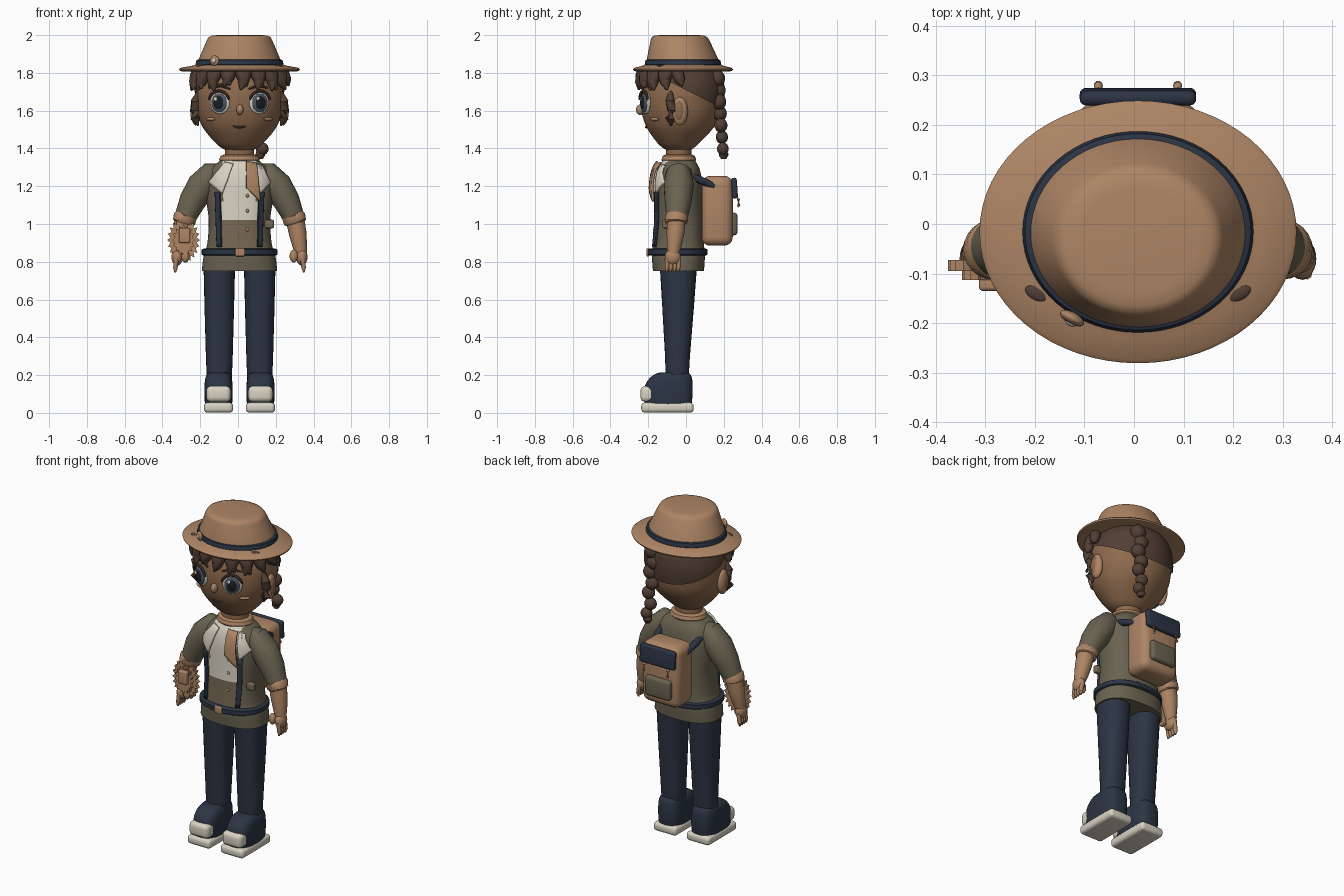
import bpy, bmesh, random
from math import sin, cos, pi, radians
from mathutils import Vector, Matrix

random.seed(4)
cube = bpy.data.objects.get("Cube")
if cube:
    bpy.data.objects.remove(cube)
CX = 0.008  # body centre line


def material(name, rgb):
    m = bpy.data.materials.new(name)
    m.use_nodes = True
    m.diffuse_color = (*rgb, 1)
    m.node_tree.nodes["Principled BSDF"].inputs["Base Color"].default_value = (*rgb, 1)
    return m


TAN = material("tan leather", (.42, .235, .13))
SKIN = material("brown skin", (.27, .145, .075))
HAIR = material("dark brown hair", (.085, .05, .035))
OLIVE = material("olive jacket", (.145, .125, .083))
VEST = material("brown vest", (.18, .133, .085))
CREAM = material("cream cloth", (.68, .64, .54))
NAVY = material("navy cloth", (.025, .035, .058))
IRIS = material("grey iris", (.07, .09, .12))
BLACK = material("black pupil", (.01, .012, .016))


def finish(name, bm, mat, fix=True):
    if fix:
        bmesh.ops.recalc_face_normals(bm, faces=bm.faces)
    me = bpy.data.meshes.new(name)
    bm.to_mesh(me)
    bm.free()
    me.materials.append(mat)
    ob = bpy.data.objects.new(name, me)
    bpy.context.collection.objects.link(ob)
    bpy.ops.object.select_all(action='DESELECT')
    ob.select_set(True)
    bpy.context.view_layer.objects.active = ob
    bpy.ops.object.shade_smooth_by_angle(angle=radians(40))
    return ob


def smooth(rows, sub=4):
    """Catmull-Rom through rows of numbers."""
    out = []
    for i in range(len(rows) - 1):
        a, b, c, d = (rows[max(0, min(len(rows) - 1, i + k))] for k in (-1, 0, 1, 2))
        for s in range(sub):
            t = s / sub
            out.append([.5 * (2 * q + (r - p) * t + (2 * p - 5 * q + 4 * r - u) * t * t
                              + (3 * q - p - 3 * r + u) * t ** 3) for p, q, r, u in zip(a, b, c, d)])
    return out + [list(rows[-1])]


def skin_rings(bm, rings):
    loops = [[bm.verts.new(p) for p in ring] for ring in rings]
    n = len(loops[0])
    for a, b in zip(loops, loops[1:]):
        for i in range(n):
            bm.faces.new((a[i], a[(i + 1) % n], b[(i + 1) % n], b[i]))
    bm.faces.new(loops[0][::-1])
    bm.faces.new(loops[-1])


def loft(name, rows, mat, x=CX, p=2, n=48, cut=None):
    """Stack of superellipses; each row is z, x radius, y radius, y centre."""
    def pw(v):
        return (abs(v) ** (2 / p)) * (1 if v > 0 else -1)
    bm = bmesh.new()
    skin_rings(bm, [[(x + rx * pw(cos(2 * pi * i / n)), cy + ry * pw(sin(2 * pi * i / n)), z)
                     for i in range(n)] for z, rx, ry, cy in rows])
    if cut:
        bmesh.ops.bisect_plane(bm, geom=bm.verts[:] + bm.edges[:] + bm.faces[:],
                               plane_co=cut[0], plane_no=cut[1], clear_inner=True)
    return finish(name, bm, mat)


def tube(name, pts, radii, mat, n=16):
    pts = [Vector(p) for p in pts]
    rings = []
    for i, (p, r) in enumerate(zip(pts, radii)):
        q = (pts[min(i + 1, len(pts) - 1)] - pts[max(i - 1, 0)]).to_track_quat('Z', 'Y')
        rings.append([p + q @ Vector((r * cos(2 * pi * k / n), r * sin(2 * pi * k / n), 0)) for k in range(n)])
    bm = bmesh.new()
    skin_rings(bm, rings)
    return finish(name, bm, mat)


def ball(name, loc, size, mat, turn=0):
    bm = bmesh.new()
    m = Matrix.Translation(loc) @ Matrix.Rotation(turn, 4, 'Z') @ Matrix.Diagonal((*size, 1))
    bmesh.ops.create_uvsphere(bm, u_segments=24, v_segments=14, radius=1, matrix=m)
    return finish(name, bm, mat)


def box(name, loc, size, mat, bevel=.01, tilt=0):
    bm = bmesh.new()
    bmesh.ops.create_cube(bm, size=1, matrix=Matrix.Diagonal((*size, 1)))
    bmesh.ops.bevel(bm, geom=bm.edges[:], offset=bevel, segments=4, profile=.5, affect='EDGES')
    bm.transform(Matrix.Translation(loc) @ Matrix.Rotation(tilt, 4, 'X'))
    return finish(name, bm, mat)


def front(rows, p, x, z):
    """Front y of a lofted body at x, z."""
    z, rx, ry, cy = min(rows, key=lambda r: abs(r[0] - z))
    return cy - ry * max(0, 1 - abs((x - CX) / rx) ** p) ** (1 / p)


def patch(name, corners, mat, off=.012, n=10):
    """Cloth piece draped on the torso front, from four x, z corners."""
    a, b, c, d = (Vector(k) for k in corners)
    bm = bmesh.new()
    grid = []
    for i in range(n + 1):
        for j in range(n + 1):
            v = a.lerp(b, i / n).lerp(d.lerp(c, i / n), j / n)
            grid.append(bm.verts.new((v.x, front(TORSO, 2.4, v.x, v.y) - off, v.y)))
    for i in range(n):
        for j in range(n):
            k = i * (n + 1) + j
            bm.faces.new((grid[k], grid[k + 1], grid[k + n + 2], grid[k + n + 1]))
    ob = finish(name, bm, mat)
    ob.modifiers.new("thickness", 'SOLIDIFY').thickness = .012


# Torso: jacket with shirt and vest showing in the opening
TORSO = smooth([(.75, .2, .135, -.04), (.83, .19, .14, -.04), (.9, .17, .135, -.04), (1.02, .163, .13, -.038),
                (1.12, .175, .127, -.038), (1.22, .178, .124, -.038), (1.29, .155, .11, -.038),
                (1.33, .11, .09, -.038), (1.355, .075, .07, -.038)], 6)
torso = loft("jacket", TORSO, OLIVE, p=2.4, n=72)
torso.data.materials.append(CREAM)
torso.data.materials.append(VEST)
for f in torso.data.polygons:
    if f.normal.y < -.2 and abs(f.center.x - CX) < .092 and f.center.z > .87:
        f.material_index = 1 if f.center.z > 1.02 else 2
patch("right_lapel", [(-.16, 1.22), (-.07, 1.33), (-.025, 1.32), (-.085, 1.16)], CREAM, .018)
patch("left_lapel", [(.10, 1.32), (.13, 1.31), (.175, 1.22), (.12, 1.16)], CREAM, .018)
patch("scarf_end", [(.045, 1.335), (.1, 1.325), (.12, 1.12), (.045, 1.19)], TAN, .035)
for z in (1.15, 1.07, .97):
    ball("shirt_button", (.05, front(TORSO, 2.4, .05, z), z), (.009, .006, .009), TAN)
box("jacket_pocket", (.165, -.11, 1.0), (.05, .03, .045), VEST, .008)
loft("collar", [(1.325, .1, .085, -.038), (1.34, .108, .092, -.038), (1.36, .1, .085, -.038),
                (1.368, .08, .07, -.038)], TAN)
loft("neck", [(1.33, .078, .068, -.038), (1.43, .078, .068, -.038)], SKIN)

# Belt and buckle
loft("belt", [(.832, .19, .15, -.045), (.838, .2, .158, -.045), (.864, .2, .158, -.045),
              (.87, .188, .15, -.045)], NAVY, p=2.2)
box("belt_buckle", (.01, -.203, .85), (.05, .014, .042), TAN, .005)

# Head
HEAD = smooth([(1.385, .05, .05, -.04), (1.4, .09, .078, -.04), (1.43, .128, .112, -.04), (1.5, .187, .17, -.032),
               (1.56, .216, .2, -.027), (1.62, .23, .212, -.025), (1.7, .233, .215, -.02),
               (1.78, .213, .2, -.015), (1.83, .18, .17, -.015)], 5)
loft("head", HEAD, SKIN)
loft("hair_cap", [(z, rx + .009, ry + .009, cy) for z, rx, ry, cy in HEAD], HAIR,
     cut=((0, -.15, 1.785), (0, .5, 1)))
ball("nose", (.01, -.243, 1.605), (.019, .022, .028), TAN)
tube("mouth", [(x, front(HEAD, 2, x, 1.515) - .003, 1.512 + 5 * (x - .01) ** 2)
               for x in (-.028, -.014, .0, .014, .028, .045)], [.002, .005, .006, .006, .005, .002], HAIR, 8)

for s, side in ((-1, "right"), (1, "left")):
    def at(x, y, z):
        return (CX + s * x, y, z)
    # Eye layers, lashes, brow and cheek
    turn = s * radians(22)
    out = Vector((sin(turn), -cos(turn), 0))
    eye = Vector(at(.104, -.212, 1.642))
    ball(side + "_eye_white", eye, (.056, .017, .06), CREAM, turn)
    ball(side + "_iris", eye + out * .011, (.044, .013, .05), IRIS, turn)
    ball(side + "_pupil", eye + out * .019, (.028, .009, .035), BLACK, turn)
    ball(side + "_eye_shine", eye + out * .026 + Vector((-.014, 0, .02)), (.011, .005, .012), CREAM, turn)
    arc = [eye + out * .014 + Vector((cos(turn) * .06 * cos(a), sin(turn) * .06 * cos(a), .062 * sin(a)))
           for a in (radians(d) for d in range(15, 170, 15))]
    tube(side + "_lashes", arc, [.004] + [.008] * (len(arc) - 2) + [.004], HAIR, 8)
    tube(side + "_brow", [at(x, front(HEAD, 2, CX + x, z) - .005, z) for x, z in
                          ((.05, 1.715), (.1, 1.735), (.15, 1.72))], [.005, .01, .004], HAIR, 8)
    ball(side + "_cheek", at(.153, -.166, 1.555), (.032, .012, .009), TAN, s * radians(42))
    # Ear and the curl in front of it
    ball(side + "_ear", at(.232, -.032, 1.597), (.026, .042, .075), TAN)
    ball(side + "_inner_ear", at(.25, -.036, 1.6), (.011, .024, .05), SKIN)
    tube(side + "_ear_curl", [at(.215, -.08, 1.7), at(.235, -.085, 1.65), at(.232, -.07, 1.6),
                              at(.235, -.085, 1.56), at(.22, -.08, 1.52)], [.012, .024, .028, .026, .005], HAIR)
    ball(side + "_hat_tuft", at(.2, -.14, 1.834), (.03, .016, .008), HAIR, s * .4)

    # Arm: sleeve, rolled cuff, forearm, hand
    tube(side + "_sleeve", [at(.1, -.038, 1.275), at(.14, -.038, 1.265), at(.2, -.038, 1.2), at(.25, -.042, 1.12),
                            at(.285, -.048, 1.04)], [.045, .07, .08, .071, .058], OLIVE, 28)
    tube(side + "_cuff", [at(.284, -.05, 1.045), at(.287, -.05, 1.04), at(.294, -.052, 1.01),
                          at(.296, -.052, 1.003)], [.055, .062, .06, .052], TAN, 24)
    tube(side + "_forearm", [at(.295, -.052, 1.02), at(.308, -.056, .95), at(.32, -.063, .88), at(.328, -.068, .84)],
         [.049, .047, .038, .03], TAN, 24)
    ball(side + "_palm", at(.33, -.07, .825), (.03, .042, .045), TAN)
    for k in range(4):
        y = -.1 + .02 * k
        tube(side + "_finger", [at(.333, y, .82), at(.34, y, .765), at(.34, y - .003, .745)],
             [.013, .012, .005], TAN, 10)
    ball(side + "_thumb", at(.287, -.09, .83), (.022, .02, .034), TAN)

    # Leg and shoe
    loft(side + "_leg", [(.17, .066, .06, -.047), (.3, .071, .066, -.045), (.55, .078, .083, -.042),
                         (.8, .084, .1, -.04)], NAVY, CX + s * .107, 2.3, 28)
    foot = CX + s * .111
    loft(side + "_shoe", smooth([(.045, .072, .125, -.095), (.1, .075, .128, -.093), (.15, .074, .125, -.09),
                                 (.19, .068, .108, -.078), (.21, .055, .085, -.068), (.215, .04, .06, -.06)]),
         NAVY, foot, 3.2, 36)
    box(side + "_sole", (foot, -.098, .028), (.155, .278, .054), CREAM, .02)
    box(side + "_toe_cap", (foot, -.2, .1), (.13, .082, .084), CREAM, .025)

    # Pack straps
    patch(side + "_front_strap", [at(.132, 0, 1.17)[::2], at(.105, 0, 1.17)[::2],
                                  at(.098, 0, .88)[::2], at(.122, 0, .88)[::2]], NAVY, .02)
    tube(side + "_shoulder_strap", [at(.13, .03, 1.255), at(.125, .07, 1.235), at(.11, .15, 1.2)],
         [.015, .02, .018], NAVY, 12)
    tube(side + "_pack_buckle", [at(.08, .272, 1.14), at(.08, .278, 1.13), at(.08, .28, 1.1), at(.08, .274, 1.09)],
         [.004, .009, .009, .004], TAN, 10)

# Fringe
for i in range(17):
    a = radians(-80 + 10 * i)
    low = 1.715 + random.uniform(-.012, .022)
    pts = [(CX + (.225 + .012 * k) * sin(a + .05 * k * (-1) ** i), -.015 - (.212 + .008 * k) * cos(a + .05 * k * (-1) ** i),
            1.82 + (low - 1.82) * k / 3) for k in range(4)]
    tube("fringe_lock", pts, [.026, .032, .028, .005], HAIR, 10)

# Braid
for i in range(7):
    ball("braid_bead", (.1 + .003 * i + .01 * (-1) ** i, .165 + .005 * i, 1.77 - .062 * i),
         [(.046 - .002 * i) * k for k in (1, .9, 1)], HAIR)
tube("braid_tip", [(.118, .195, 1.39), (.118, .2, 1.365), (.118, .2, 1.345)], [.02, .026, .014], HAIR)

# Hat
loft("hat", [(1.83, .19, .17, -.016), (1.808, .305, .25, -.016), (1.812, .317, .262, -.016), (1.82, .32, .265, -.016),
             (1.827, .312, .257, -.016), (1.838, .25, .215, -.016), (1.845, .225, .196, -.016),
             (1.87, .217, .19, -.018), (1.975, .172, .155, -.032), (1.99, .163, .146, -.034),
             (1.997, .148, .131, -.035), (2.0, .12, .105, -.035)], TAN, n=64)
loft("hat_band", [(1.838, .228, .198, -.016), (1.845, .233, .203, -.016), (1.867, .228, .198, -.016),
                  (1.874, .21, .18, -.018)], NAVY, n=64)
ball("hat_badge", (-.125, -.19, 1.865), (.027, .012, .027), TAN, -.5)
ball("hat_badge_centre", (-.128, -.2, 1.865), (.012, .006, .012), CREAM, -.5)

# Backpack
box("backpack", (CX, .165, 1.07), (.25, .165, .37), TAN, .045)
box("pack_flap", (CX, .257, 1.19), (.235, .03, .11), NAVY, .013, radians(4))
box("pack_pocket", (CX, .25, 1.0), (.17, .045, .12), OLIVE, .018)

# Spiky charm hanging at the right wrist
for r, y, count in ((1, -.095, 44), (.68, -.113, 32)):
    bm = bmesh.new()
    ring = [bm.verts.new((-.288 + .087 * r * k * cos(a), y, .915 + .122 * r * k * sin(a)))
            for a, k in ((2 * pi * i / count, (1, .8)[i % 2]) for i in range(count))]
    top = bmesh.ops.extrude_face_region(bm, geom=[bm.faces.new(ring)])
    bmesh.ops.translate(bm, verts=[v for v in top["geom"] if isinstance(v, bmesh.types.BMVert)], vec=(0, .022, 0))
    finish("spiky_charm", bm, TAN)
box("charm_clasp", (-.283, -.12, .94), (.06, .03, .08), TAN, .008)
